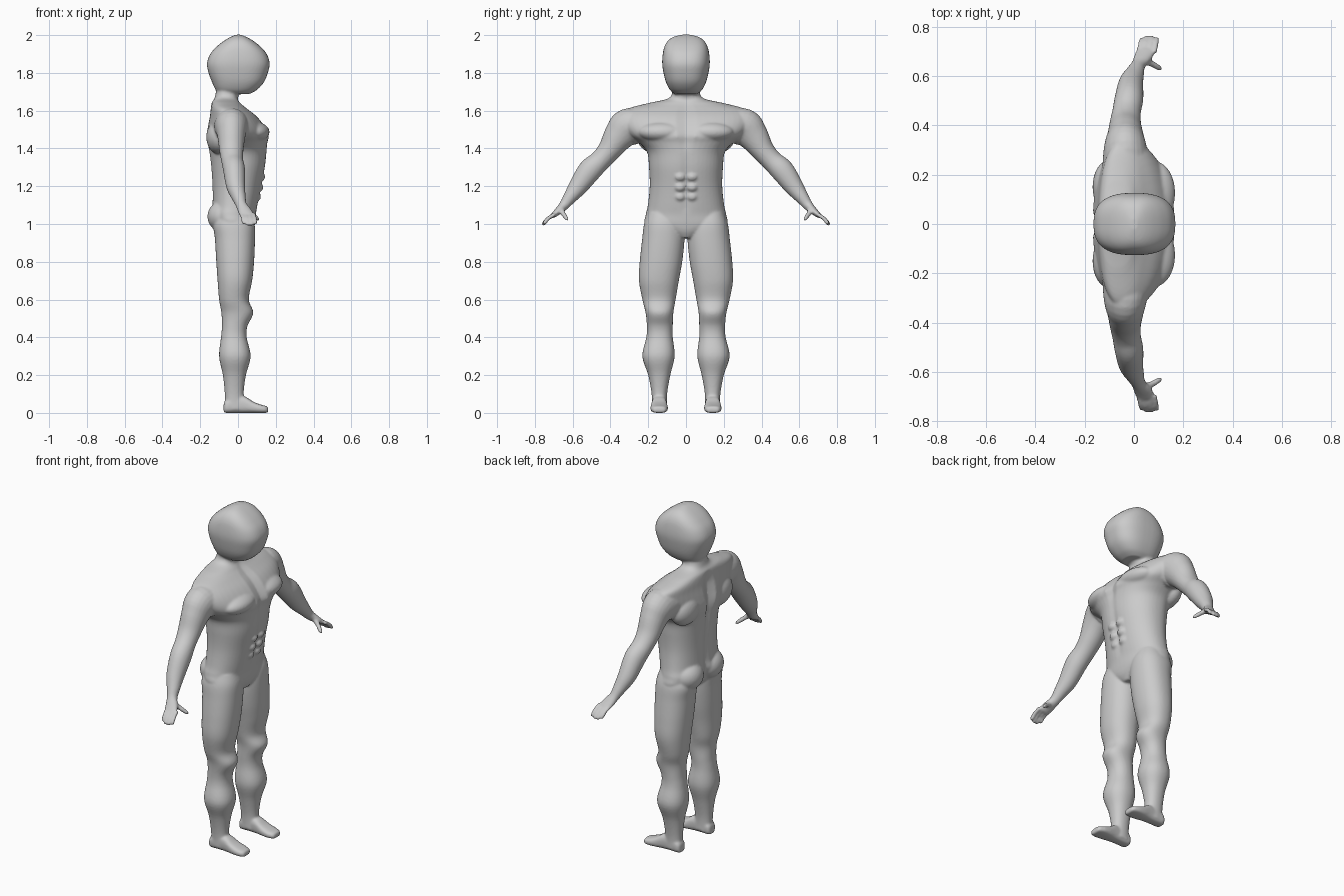
import bpy, bmesh, math
from mathutils import Vector, Matrix

bm = bmesh.new()


def dense(rows, n=5):
    """Catmull-Rom interpolation between section rows."""
    out = []
    for i in range(len(rows) - 1):
        a, b = rows[max(i - 1, 0)], rows[i]
        c, d = rows[i + 1], rows[min(i + 2, len(rows) - 1)]
        for k in range(n):
            t = k / n
            out.append([0.5 * (2 * q + (r - p) * t + (2 * p - 5 * q + 4 * r - s) * t * t
                               + (3 * q - p - 3 * r + s) * t ** 3)
                        for p, q, r, s in zip(a, b, c, d)])
    return out + [list(rows[-1])]


def loft(rings):
    vr = [[bm.verts.new(p) for p in ring] for ring in rings]
    n = len(vr[0])
    for a, b in zip(vr, vr[1:]):
        for i in range(n):
            j = (i + 1) % n
            bm.faces.new((a[i], a[j], b[j], b[i]))
    bm.faces.new(vr[0])
    bm.faces.new(vr[-1][::-1])


def unit_ring(p, n=48):
    for i in range(n):
        a = 2 * math.pi * i / n
        c, s = math.cos(a), math.sin(a)
        yield (math.copysign(abs(c) ** (2 / p), c), math.copysign(abs(s) ** (2 / p), s))


def section(z, x0, x1, y0, y1, p=2.2, gf=0, gb=0, bias=0.5):
    """Horizontal section with optional front and back centre grooves."""
    xc, yc, w = x0 + (x1 - x0) * bias, (y0 + y1) / 2, (y1 - y0) / 2
    pts = []
    for u, v in unit_ring(p):
        y = yc + w * v
        dip = math.exp(-(y / 0.025) ** 2)
        x = xc + u * (x1 - xc if u > 0 else xc - x0)
        x -= gf * dip if u > 0 else -gb * dip
        pts.append((x, y, z))
    return pts


def tube(rows, side, p=2):
    """Rows: x, y, z, radius in the limb plane, radius along x."""
    rows = dense(rows)
    pts = [Vector(r[:3]) for r in rows]
    rings = []
    for i, r in enumerate(rows):
        t = (pts[min(i + 1, len(pts) - 1)] - pts[max(i - 1, 0)]).normalized()
        b = t.cross(Vector((1, 0, 0))).normalized()
        a = b.cross(t)
        ring = [pts[i] + a * u * r[4] + b * v * r[3] for u, v in unit_ring(p, 24)]
        rings.append([(q.x, q.y * side, q.z) for q in ring])
    loft(rings)


def ball(c, r):
    bmesh.ops.create_uvsphere(bm, u_segments=32, v_segments=16, radius=1,
                              matrix=Matrix.Translation(c) @ Matrix.Diagonal((*r, 1)))


# Torso and neck: z, back x, front x, half width, front groove, back groove
torso = [(.925, -.05, .06, .04, 0, 0), (.96, -.10, .08, .13, 0, .01),
         (1.0, -.125, .09, .215, 0, .02), (1.05, -.145, .095, .213, 0, .02),
         (1.1, -.138, .105, .202, .006, .015), (1.2, -.138, .124, .192, .01, .012),
         (1.3, -.145, .145, .196, .008, .015), (1.38, -.155, .153, .206, .006, .02),
         (1.43, -.165, .158, .25, .012, .025), (1.47, -.168, .165, .305, .016, .028),
         (1.52, -.16, .14, .34, .016, .025), (1.57, -.15, .10, .345, .016, .02),
         (1.61, -.145, .05, .31, .012, .01), (1.64, -.14, .015, .2, .006, 0),
         (1.67, -.123, 0, .085, 0, 0), (1.74, -.11, .03, .075, 0, 0)]
loft([section(z, a, b, -w, w, 2.2, gf, gb, .45) for z, a, b, w, gf, gb in dense(torso)])

# Head
head = [(1.688, -.09, .06, .06), (1.71, -.118, .10, .085), (1.75, -.137, .137, .106),
        (1.80, -.156, .158, .119), (1.85, -.164, .168, .126), (1.90, -.147, .152, .123),
        (1.94, -.112, .118, .114), (1.97, -.074, .08, .096), (1.99, -.04, .045, .068),
        (2.002, -.012, .014, .025)]
loft([section(z, a, b, -w, w, 2.6) for z, a, b, w in dense(head)])

# Legs: z, back x, front x, inner y, outer y
leg = [(1.06, -.10, .07, .04, .2), (1.0, -.13, .088, .015, .222), (.92, -.122, .09, .008, .232),
       (.8, -.115, .085, .02, .245), (.7, -.108, .075, .038, .249), (.6, -.10, .057, .055, .231),
       (.53, -.088, .081, .067, .214), (.46, -.085, .05, .07, .207), (.4, -.09, .046, .07, .21),
       (.3, -.10, .067, .06, .231), (.2, -.08, .042, .083, .2), (.1, -.07, .03, .1, .182),
       (.02, -.07, .04, .1, .18)]
# Feet: x, half width, height
foot = [(-.076, .022, .05), (-.06, .036, .07), (0, .037, .09), (.04, .04, .085),
        (.08, .045, .06), (.12, .046, .044), (.15, .038, .036), (.16, .025, .028)]
# Arms run from shoulder to palm
arm = [(-.03, .22, 1.52, .085, .10), (-.035, .305, 1.512, .10, .088),
       (-.035, .355, 1.465, .083, .074), (-.035, .407, 1.39, .062, .064),
       (-.03, .455, 1.335, .056, .058), (-.02, .51, 1.283, .062, .058),
       (-.012, .57, 1.2, .051, .05), (.005, .615, 1.14, .036, .037),
       (.018, .645, 1.1, .027, .029), (.035, .675, 1.07, .02, .036),
       (.05, .703, 1.045, .014, .038)]

for s in (-1, 1):
    loft([section(z, a, b, *sorted((s * c, s * d)), 2.2) for z, a, b, c, d in dense(leg)])
    loft([[(x, s * .142 + w * u, h / 2 + h / 2 * v) for u, v in unit_ring(2.8)]
          for x, w, h in dense(foot)])
    tube(arm, s)
    # Fingers and thumb
    for k, length in enumerate((.86, 1.0, 1.0, .9)):
        x = .02 + .021 * k
        tube([(x, .695, 1.052, .011, .011),
              (x + .006, .695 + .038 * length, 1.052 - .025 * length, .0105, .0105),
              (x + .01, .695 + .06 * length, 1.052 - .052 * length, .010, .010),
              (x + .011, .695 + .066 * length, 1.052 - .06 * length, .005, .005)], s)
    tube([(.035, .66, 1.08, .014, .014), (.07, .65, 1.055, .013, .013),
          (.10, .633, 1.03, .011, .011), (.112, .627, 1.02, .006, .006)], s)
    # Chest, shoulder blades, buttocks and stomach muscles
    ball((.083, s * .125, 1.487), (.084, .13, .055))
    ball((-.10, s * .15, 1.46), (.068, .11, .09))
    ball((-.075, s * .095, 1.04), (.087, .095, .085))
    for z, x in ((1.25, .122), (1.195, .112), (1.145, .1)):
        ball((x, s * .032, z), (.022, .03, .024))

bmesh.ops.recalc_face_normals(bm, faces=bm.faces)
mesh = bpy.data.meshes.new("body")
bm.to_mesh(mesh)
bm.free()
body = bpy.data.objects.new("body", mesh)
bpy.context.collection.objects.link(body)

# Fuse all parts into one smooth skin
fuse = body.modifiers.new("fuse", 'REMESH')
fuse.mode = 'VOXEL'
fuse.voxel_size = 0.0065
fuse.use_smooth_shade = True
soften = body.modifiers.new("soften", 'SMOOTH')
soften.factor = 0.5
soften.iterations = 6
